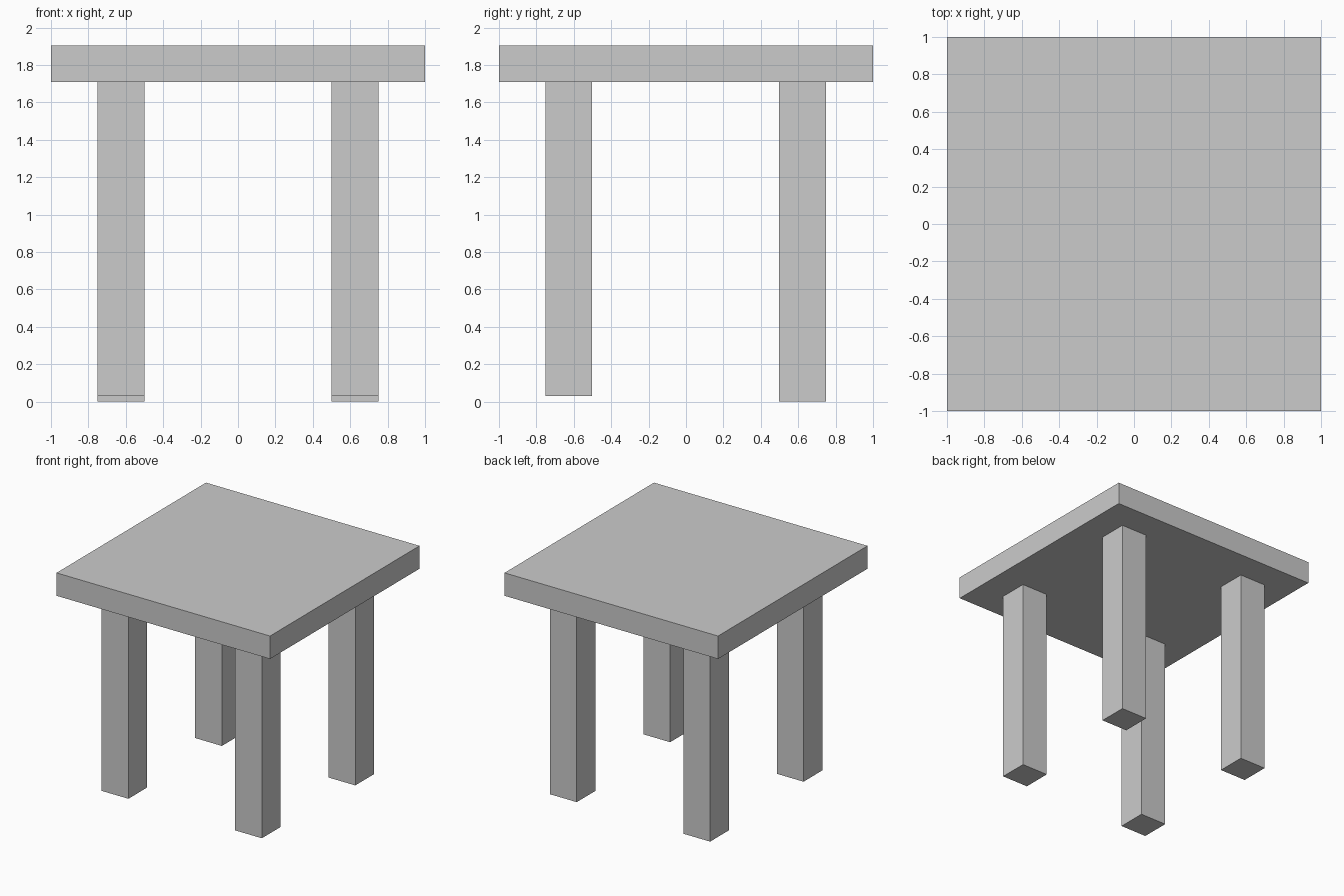
import bpy

if "Cube" in bpy.data.objects:
    bpy.data.objects.remove(bpy.data.objects["Cube"])


def box(name, lo, hi):
    """Axis-aligned box between two corners."""
    bpy.ops.mesh.primitive_cube_add(size=1, location=[(a + b) / 2 for a, b in zip(lo, hi)])
    ob = bpy.context.object
    ob.name = name
    ob.scale = [b - a for a, b in zip(lo, hi)]
    bpy.ops.object.transform_apply(location=False, rotation=False, scale=True)
    return ob


UNDERSIDE, TOP = 1.71, 1.904
LEG, OFFSET = 0.25, 0.625

# Square table top
box("table_top", (-1, -1, UNDERSIDE), (1, 1, TOP))

# Four square legs; the front pair is slightly shorter
for row, sy, foot in (("front", -1, 0.03), ("back", 1, 0.0)):
    for side, sx in (("left", -1), ("right", 1)):
        x, y, h = sx * OFFSET, sy * OFFSET - 0.002, LEG / 2
        box(f"{row}_{side}_leg", (x - h, y - h, foot), (x + h, y + h, UNDERSIDE))
